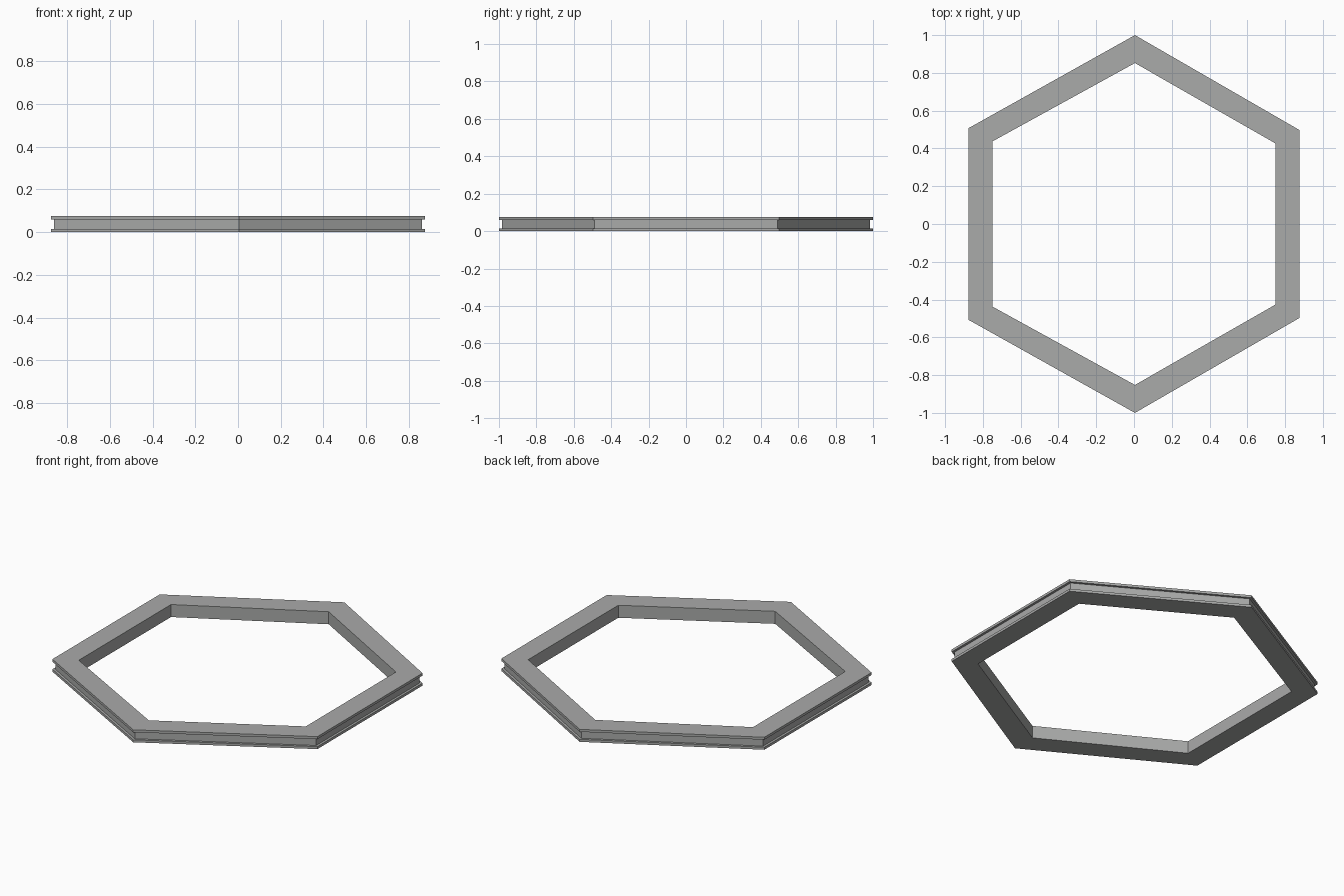
import bpy, bmesh

if "Cube" in bpy.data.objects:
    bpy.data.objects.remove(bpy.data.objects["Cube"])

# Plan outlines of the hexagonal frame, counter-clockwise from the back point
outer = [(0.005, 1.0), (-0.875, 0.508), (-0.875, -0.508),
         (0.005, -1.0), (0.875, -0.498), (0.875, 0.498)]
inner = [(0.005, 0.852), (-0.75, 0.437), (-0.75, -0.437),
         (0.005, -0.852), (0.748, -0.427), (0.748, 0.427)]
groove = [(x * 0.984, y * 0.984) for x, y in outer]

H, LIP = 0.075, 0.015

# Cross-section: two thin flanges with a groove between, plain inner wall
section = [(inner, 0), (outer, 0), (outer, LIP), (groove, LIP),
           (groove, H - LIP), (outer, H - LIP), (outer, H), (inner, H)]

bm = bmesh.new()
rings = [[bm.verts.new((x, y, z)) for x, y in loop] for loop, z in section]
for a, b in zip(rings, rings[1:] + rings[:1]):
    for i in range(6):
        j = (i + 1) % 6
        bm.faces.new((a[i], a[j], b[j], b[i]))
bmesh.ops.recalc_face_normals(bm, faces=bm.faces)

mesh = bpy.data.meshes.new("hexagonal_frame")
bm.to_mesh(mesh)
bm.free()
frame = bpy.data.objects.new("hexagonal_frame", mesh)
bpy.context.collection.objects.link(frame)

# Plain grey
grey = bpy.data.materials.new("grey")
grey.diffuse_color = (0.4, 0.405, 0.4, 1)
grey.use_nodes = True
grey.node_tree.nodes["Principled BSDF"].inputs["Base Color"].default_value = grey.diffuse_color
mesh.materials.append(grey)
